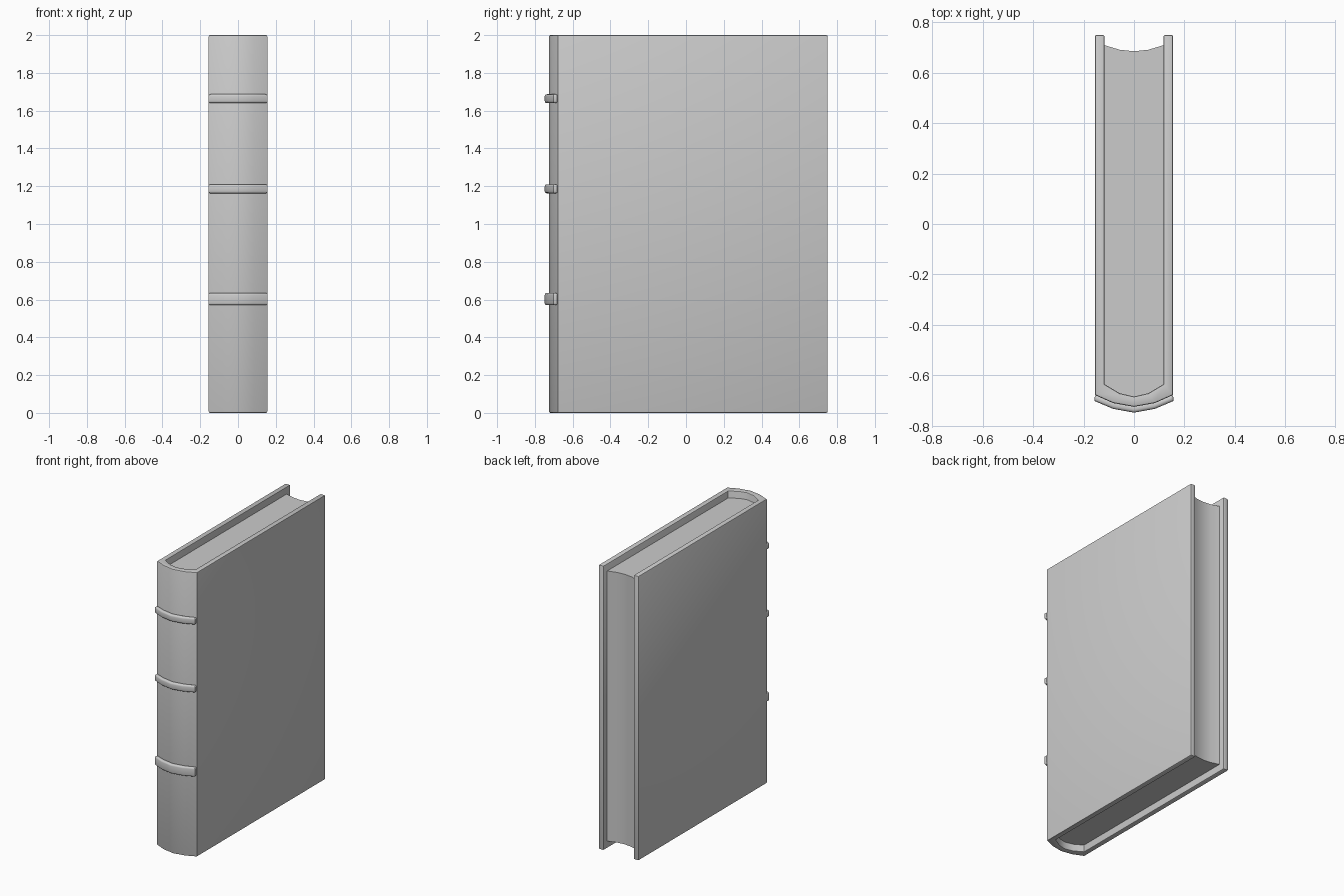
import bpy, bmesh
from math import radians

if "Cube" in bpy.data.objects:
    bpy.data.objects.remove(bpy.data.objects["Cube"])


def mirrored(half):
    """Mirror a left-half path (ending on x = 0) to the right side."""
    return half + [(-x, y) for x, y in reversed(half[:-1])]


def extruded_strip(name, path_a, path_b, z0, z1, bevel=0.0, segments=2):
    """Solid between two matching plan paths, extruded from z0 to z1."""
    bm = bmesh.new()
    a, b = [[[bm.verts.new((x, y, z)) for z in (z0, z1)] for x, y in path]
            for path in (path_a, path_b)]
    n = len(a)
    for i in range(n - 1):
        j = i + 1
        bm.faces.new((a[i][0], a[j][0], a[j][1], a[i][1]))
        bm.faces.new((b[i][0], b[i][1], b[j][1], b[j][0]))
        for k in (0, 1):
            bm.faces.new((a[i][k], b[i][k], b[j][k], a[j][k]))
    for i in (0, n - 1):
        bm.faces.new((a[i][0], a[i][1], b[i][1], b[i][0]))
    bmesh.ops.recalc_face_normals(bm, faces=bm.faces)
    if bevel:
        edges = [e for e in bm.edges if e.calc_face_angle(0) > radians(70)]
        bmesh.ops.bevel(bm, geom=edges, offset=bevel, segments=segments,
                        profile=0.5, affect='EDGES')
    mesh = bpy.data.meshes.new(name)
    bm.to_mesh(mesh)
    bm.free()
    ob = bpy.data.objects.new(name, mesh)
    bpy.context.collection.objects.link(ob)
    bpy.ops.object.select_all(action='DESELECT')
    ob.select_set(True)
    bpy.context.view_layer.objects.active = ob
    bpy.ops.object.shade_smooth_by_angle(angle=radians(35))
    return ob


# Plan outlines of the rounded spine, left half only
spine_outer = [(-0.155, -0.678), (-0.083, -0.710), (0, -0.725)]
spine_inner = [(-0.117, -0.635), (-0.057, -0.671), (0, -0.684)]

# Cover: two boards joined by the spine
extruded_strip("cover",
               mirrored([(-0.155, 0.75)] + spine_outer),
               mirrored([(-0.117, 0.75)] + spine_inner),
               0, 2, bevel=0.007)

# Page block with a hollow fore edge, set in from the cover ends
fore_edge = [(-0.117, 0.709), (-0.057, 0.691), (0, 0.685)]
extruded_strip("pages", mirrored(spine_inner), mirrored(fore_edge), 0.05, 1.95)

# Raised bands across the spine
band_outer = [(-0.156, -0.702), (-0.083, -0.733), (0, -0.748)]
band_inner = [(-0.156, -0.676), (-0.083, -0.704), (0, -0.719)]
for i, (z0, z1) in enumerate([(0.57, 0.635), (1.162, 1.21), (1.64, 1.687)]):
    extruded_strip(f"spine_band_{i + 1}", mirrored(band_outer),
                   mirrored(band_inner), z0, z1, bevel=0.011, segments=3)
